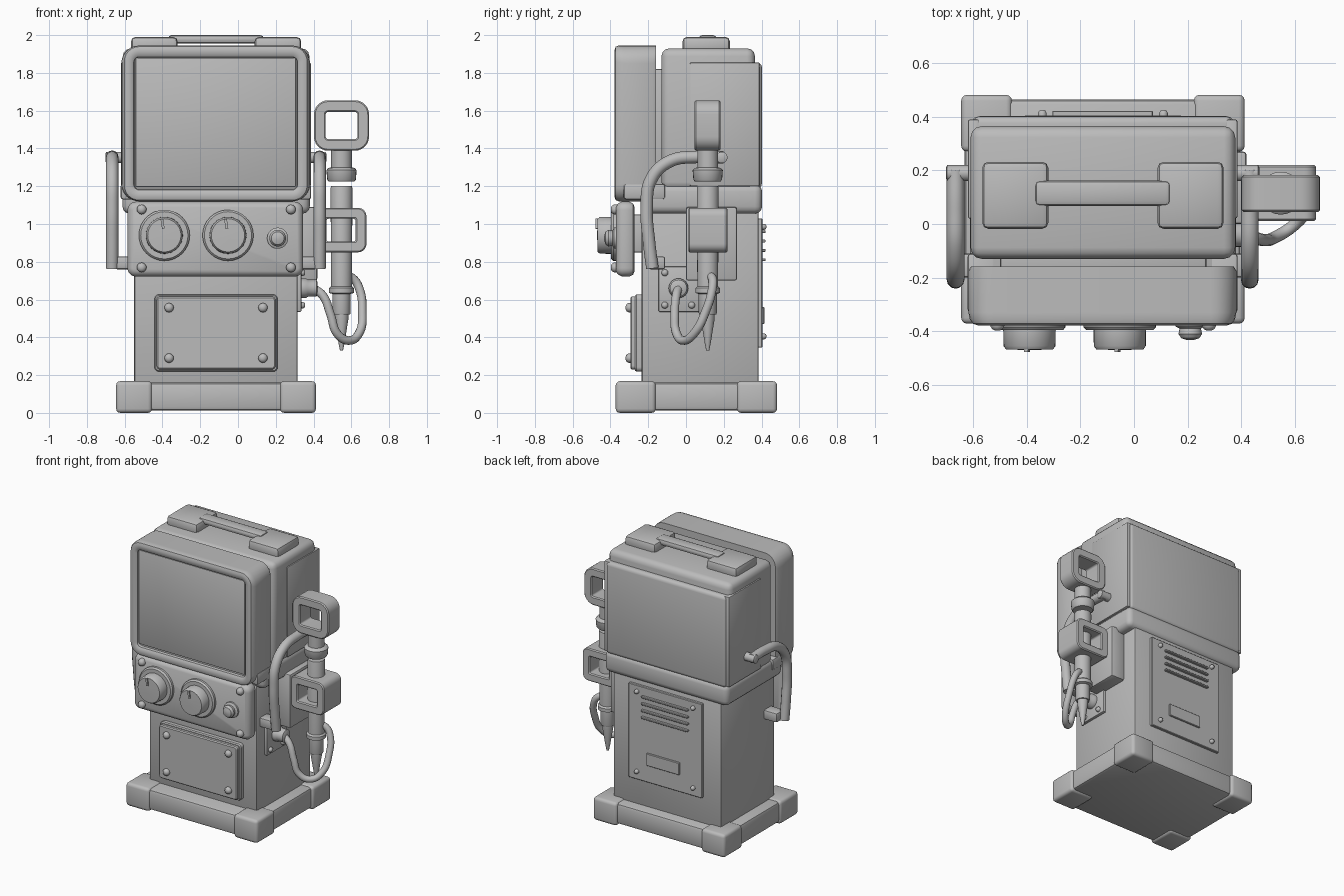
import bpy, bmesh, math
from mathutils import Vector

if "Cube" in bpy.data.objects:
    bpy.data.objects.remove(bpy.data.objects["Cube"])

CX = -0.117  # symmetry plane of the cabinet
GREY = bpy.data.materials.new("painted grey metal")
GREY.diffuse_color = (0.5, 0.5, 0.5, 1)
GREY.use_nodes = True
GREY.node_tree.nodes["Principled BSDF"].inputs["Base Color"].default_value = GREY.diffuse_color


def finish(ob, angle=35):
    ob.data.materials.clear()
    ob.data.materials.append(GREY)
    bpy.ops.object.select_all(action='DESELECT')
    ob.select_set(True)
    bpy.context.view_layer.objects.active = ob
    bpy.ops.object.shade_smooth_by_angle(angle=math.radians(angle))
    return ob


def from_bmesh(name, bm):
    bmesh.ops.recalc_face_normals(bm, faces=bm.faces[:])
    me = bpy.data.meshes.new(name)
    bm.to_mesh(me)
    bm.free()
    ob = bpy.data.objects.new(name, me)
    bpy.context.collection.objects.link(ob)
    return finish(ob)


def box(name, x, y, z, bevel=0.012, seg=2):
    """Bevelled box given its x, y and z ranges."""
    bm = bmesh.new()
    bmesh.ops.create_cube(bm, size=1)
    for v in bm.verts:
        v.co = [(a + b) / 2 + c * (b - a) for (a, b), c in zip((x, y, z), v.co)]
    if bevel:
        bmesh.ops.bevel(bm, geom=bm.edges[:], offset=bevel, segments=seg,
                        profile=0.5, affect='EDGES')
    return from_bmesh(name, bm)


def skin(name, loops, closed=False):
    """Join a list of point loops into one surface, capped unless closed."""
    bm = bmesh.new()
    rows = [[bm.verts.new(p) for p in loop] for loop in loops]
    pairs = list(zip(rows, rows[1:])) + ([(rows[-1], rows[0])] if closed else [])
    for a, b in pairs:
        for i in range(len(a)):
            j = (i + 1) % len(a)
            bm.faces.new((a[i], a[j], b[j], b[i]))
    if not closed:
        bm.faces.new(rows[0])
        bm.faces.new(rows[-1])
    return from_bmesh(name, bm)


def lathe(name, origin, axis, profile, n=24):
    """Solid of revolution from (radius, distance along axis) pairs."""
    turn = Vector(axis).to_track_quat('Z', 'Y')
    return skin(name, [[Vector(origin) + turn @ Vector((
        r * math.cos(math.tau * i / n), r * math.sin(math.tau * i / n), d))
        for i in range(n)] for r, d in profile])


def rim(name, x, z, radius, profile, closed=False):
    """Rounded rectangle in xz swept through (x inset, z inset, y) triples."""
    loops = []
    for tx, tz, y in profile:
        r = max(radius - max(tx, tz), 0.012)
        loop = []
        xa, xb, za, zb = x[0] + tx + r, x[1] - tx - r, z[0] + tz + r, z[1] - tz - r
        for k, (cx, cz) in enumerate(((xb, zb), (xa, zb), (xa, za), (xb, za))):
            for i in range(7):
                a = math.pi / 2 * (k + i / 6)
                loop.append((cx + r * math.cos(a), y, cz + r * math.sin(a)))
        loops.append(loop)
    return skin(name, loops, closed)


def even(*pairs):
    """Same inset in x and z."""
    return [(t, t, y) for t, y in pairs]


def tube(name, pts, r):
    cu = bpy.data.curves.new(name, 'CURVE')
    cu.dimensions = '3D'
    cu.bevel_depth, cu.bevel_resolution, cu.resolution_u = r, 4, 8
    cu.use_fill_caps = True
    sp = cu.splines.new('BEZIER')
    sp.bezier_points.add(len(pts) - 1)
    for bp, p in zip(sp.bezier_points, pts):
        bp.co = p
        bp.handle_left_type = bp.handle_right_type = 'AUTO'
    ob = bpy.data.objects.new(name, cu)
    bpy.context.collection.objects.link(ob)
    bpy.ops.object.select_all(action='DESELECT')
    ob.select_set(True)
    bpy.context.view_layer.objects.active = ob
    bpy.ops.object.convert(target='MESH')
    return finish(bpy.context.object, 50)


def bolt(name, pos, axis, r=0.025, h=0.022):
    lathe(name, pos, axis, [(r, -0.01), (r, h * 0.4), (r * 0.75, h * 0.8), (r * 0.3, h)], 12)


# Plinth with four corner guards
box("base_slab", (-0.632, 0.398), (-0.36, 0.465), (0.012, 0.16), 0.02)
for x in ((-0.645, -0.455), (0.223, 0.413)):
    for y in ((-0.372, -0.16), (0.27, 0.482)):
        box("base_corner", x, y, (0, 0.168), 0.022, 3)

# Column, collar and head
box("column", (-0.55, 0.316), (-0.235, 0.385), (0.14, 1.12), 0.012)
box("collar", (-0.612, 0.38), (-0.24, 0.403), (1.055, 1.21), 0.038, 3)
box("head", (-0.61, 0.378), (-0.13, 0.365), (1.18, 1.93), 0.042, 3)
box("head_back_plate", (-0.6, 0.367), (0.32, 0.402), (1.19, 1.855), 0.025, 3)
for s in (-1, 1):
    xs = sorted((CX + s * 0.46, CX + s * 0.503))
    box("head_side_plate", xs, (0.02, 0.39), (1.2, 1.855), 0.008)
    xs = sorted((CX + s * 0.4, CX + s * 0.504))
    box("screen_arm", xs, (-0.33, -0.11), (1.13, 1.212), 0.012)

# Screen hood with the nearly flush display, softer on its upright edges
box("screen_mount", (-0.5, 0.27), (-0.2, -0.05), (1.18, 1.82), 0.01)
rim("screen_hood", (-0.618, 0.382), (1.12, 1.945), 0.095,
    [(0.01, 0, -0.158), (0, 0, -0.175), (0, 0, -0.33), (0.005, 0, -0.355), (0.016, 0.006, -0.372),
     (0.034, 0.022, -0.378), (0.055, 0.048, -0.375), (0.066, 0.06, -0.367), (0.069, 0.064, -0.35)])
box("screen", (-0.543, 0.306), (-0.362, -0.3), (1.197, 1.88), 0.006)

# Carrying handle on top
for x in ((-0.566, -0.32), (0.088, 0.334)):
    box("top_pad", x, (-0.018, 0.232), (1.9, 1.99), 0.022)
box("top_handle", (-0.37, 0.136), (0.068, 0.162), (1.955, 2.0), 0.018)

# Control panel, its dials and bolts
box("control_mount", (-0.4, 0.17), (-0.3, -0.2), (0.85, 1.05), 0.01)
rim("control_panel", (-0.585, 0.345), (0.722, 1.118), 0.045,
    even((0.03, -0.272), (0.01, -0.28), (0, -0.3), (0, -0.34), (0.01, -0.36), (0.028, -0.37)))
for x in (-0.39, -0.053):
    lathe("dial", (x, -0.36, 0.94), (0, -1, 0),
          [(0.135, 0), (0.135, 0.025), (0.125, 0.036), (0.098, 0.036),
           (0.097, 0.095), (0.088, 0.108), (0.02, 0.11)], 32)
    mark = box("dial_mark", (-0.007, 0.007), (-0.478, -0.465), (0.035, 0.088), 0)
    mark.location = (x, 0, 0.94)
    mark.rotation_euler.y = -0.15
lathe("small_knob", (0.21, -0.36, 0.925), (0, -1, 0),
      [(0.056, 0), (0.056, 0.022), (0.04, 0.03), (0.044, 0.05), (0.034, 0.066), (0.012, 0.073)])
for x in (-0.51, 0.28):
    for z in (0.77, 1.077):
        bolt("panel_bolt", (x, -0.37, z), (0, -1, 0), 0.026, 0.028)

# Front hatch
rim("hatch_frame", (-0.442, 0.21), (0.218, 0.627), 0.025,
    even((0, -0.22), (0, -0.262), (0.006, -0.27), (0.012, -0.27)))
rim("hatch_door", (-0.431, 0.199), (0.23, 0.616), 0.02,
    even((0, -0.26), (0, -0.288), (0.007, -0.295)))
for x in (-0.365, 0.132):
    for z in (0.29, 0.557):
        bolt("hatch_bolt", (x, -0.294, z), (0, -1, 0), 0.025, 0.026)

# Rear service panel with vent ribs and label plate
box("rear_panel", (-0.41, 0.18), (0.37, 0.404), (0.345, 1.03), 0.004, 1)
for z in (0.81, 0.86, 0.91, 0.96):
    box("vent_rib", (-0.305, 0.07), (0.39, 0.422), (z - 0.007, z + 0.007), 0.003, 1)
box("rear_label", (-0.235, 0.03), (0.39, 0.415), (0.47, 0.56), 0.004, 1)
for x in (-0.342, 0.11):
    for z in (0.405, 0.985):
        bolt("rear_bolt", (x, 0.406, z), (0, 1, 0), 0.016, 0.02)

# Bent grab rails on both sides
for s in (-1, 1):
    x = CX + s * 0.549
    tube("grab_rail", [(x, 0.2, 1.352), (x, 0.06, 1.355), (x, -0.09, 1.33), (x, -0.185, 1.235),
                       (x, -0.208, 1.08), (x, -0.195, 0.9), (x, -0.178, 0.765)], 0.033)
    lathe("rail_stub", (CX + s * 0.48, 0.19, 1.352), (s, 0, 0), [(0.03, 0), (0.03, 0.1), (0.02, 0.105)], 16)
    box("rail_foot", sorted((CX + s * 0.42, CX + s * 0.535)), (-0.2, -0.11), (0.76, 0.828), 0.012)

# Hose socket plate
box("socket_plate", (0.3, 0.336), (-0.145, 0.08), (0.535, 0.775), 0.006)
for y in (-0.112, 0.03):
    for z in (0.57, 0.742):
        bolt("socket_bolt", (0.336, y, z), (1, 0, 0), 0.018, 0.02)
lathe("hose_socket", (0.33, -0.04, 0.66), (1, 0, 0),
      [(0.052, 0), (0.052, 0.03), (0.045, 0.04), (0.045, 0.085), (0.03, 0.092)])

# Nozzle holder: back box and two square loops
TX, TY = 0.548, 0.115
box("holder_box", (0.3, 0.42), (0.0, 0.27), (0.7, 1.09), 0.012)


def square_loop(name, x, y, z, wall, radius):
    b = 0.007
    rim(name, x, z, radius, even((0, y[0] + b), (b, y[0]), (wall - b, y[0]), (wall, y[0] + b),
                                 (wall, y[1] - b), (wall - b, y[1]), (b, y[1]), (0, y[1] - b)), True)


square_loop("upper_loop", (0.402, 0.694), (0.045, 0.182), (1.388, 1.655), 0.062, 0.075)
square_loop("lower_loop", (0.41, 0.68), (0.012, 0.22), (0.85, 1.086), 0.058, 0.045)

# Nozzle: upper stem and lower barrel with pointed tip
lathe("nozzle_stem", (TX, TY, 0), (0, 0, 1),
      [(0.068, 1.224), (0.076, 1.235), (0.08, 1.285), (0.07, 1.296), (0.055, 1.3), (0.055, 1.4)])
lathe("nozzle_barrel", (TX, TY, 0), (0, 0, 1),
      [(0.045, 0.52), (0.048, 0.53), (0.048, 0.63), (0.066, 0.635), (0.066, 0.66),
       (0.055, 0.67), (0.058, 1.19), (0.055, 1.2)])
lathe("nozzle_tip", (TX, TY, 0), (0, 0, 1), [(0.008, 0.33), (0.016, 0.37), (0.037, 0.5), (0.037, 0.53)])

# Hose from the socket, looping under and up to the barrel
tube("hose", [(0.4, -0.04, 0.66), (0.45, -0.052, 0.62), (0.49, -0.06, 0.52), (0.525, -0.05, 0.42),
              (0.59, -0.01, 0.383), (0.645, 0.05, 0.43), (0.658, 0.105, 0.54),
              (0.645, 0.138, 0.65), (0.61, 0.14, 0.71), (0.56, 0.118, 0.73)], 0.023)
